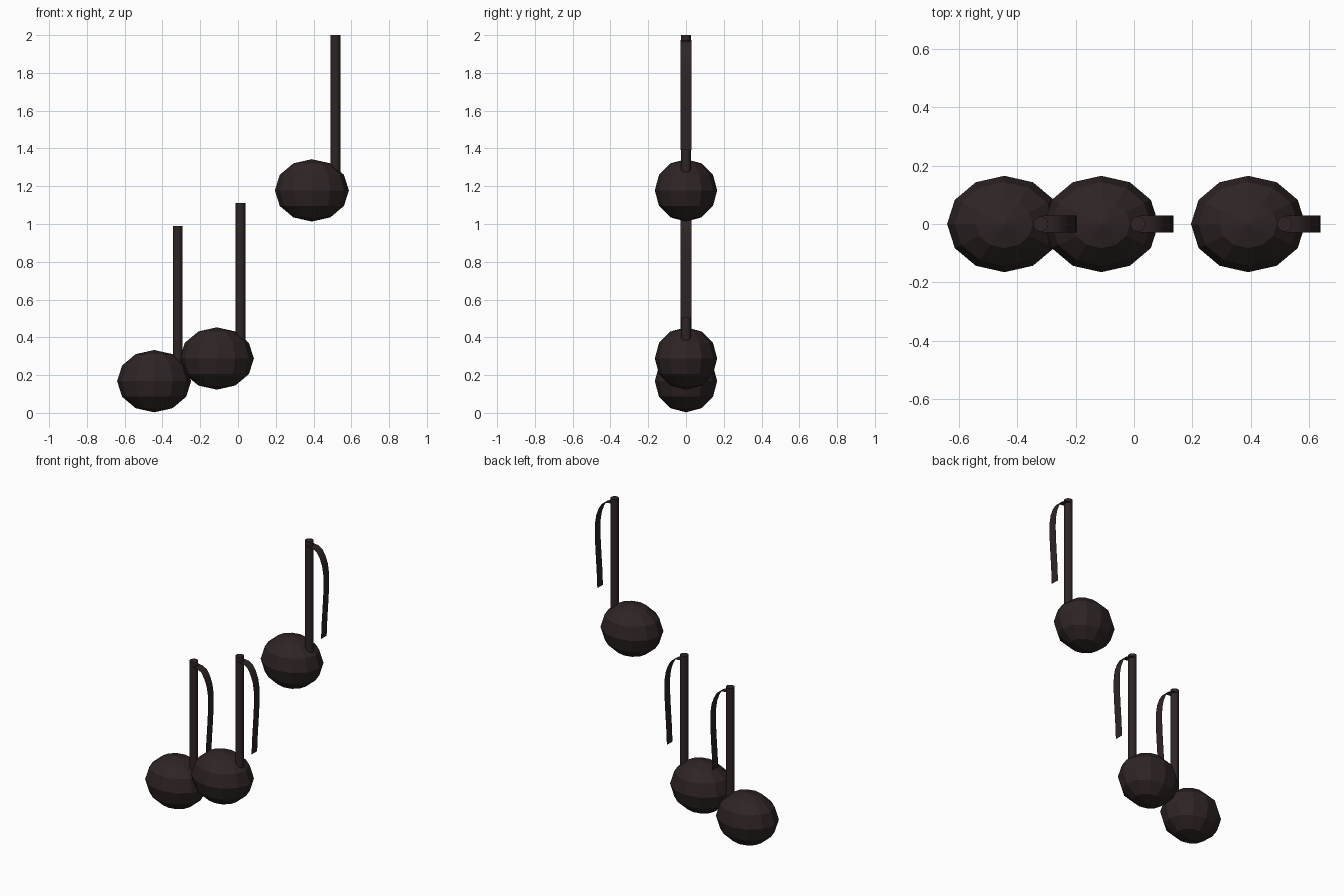
import bpy, bmesh
from mathutils import Matrix, Vector

cube = bpy.data.objects.get("Cube")
if cube:
    bpy.data.objects.remove(cube, do_unlink=True)

# Single dark brown colour
dark = bpy.data.materials.new("dark_brown")
dark.use_nodes = True
dark.diffuse_color = (0.028, 0.018, 0.018, 1)
dark.node_tree.nodes["Principled BSDF"].inputs["Base Color"].default_value = dark.diffuse_color


def finish(bm, name, origin, smooth=False):
    """Turn a bmesh into a named, coloured object at origin."""
    for face in bm.faces:
        face.smooth = smooth and len(face.verts) == 4
    mesh = bpy.data.meshes.new(name)
    bm.to_mesh(mesh)
    bm.free()
    mesh.materials.append(dark)
    obj = bpy.data.objects.new(name, mesh)
    obj.location = origin
    bpy.context.collection.objects.link(obj)
    return obj


def note_head(name, origin):
    # Faceted ball, wider from side to side
    bm = bmesh.new()
    bmesh.ops.create_uvsphere(bm, u_segments=12, v_segments=6, radius=1)
    bmesh.ops.scale(bm, vec=(0.196, 0.165, 0.165), verts=bm.verts)
    finish(bm, name, origin)


def note_stem(name, origin):
    # Thin upright rod rising from inside the head
    bottom, top = 0.03, 0.822
    bm = bmesh.new()
    bmesh.ops.create_cone(
        bm, cap_ends=True, segments=16, radius1=0.026, radius2=0.026,
        depth=top - bottom,
        matrix=Matrix.Translation((0.125, 0, (top + bottom) / 2)))
    finish(bm, name, origin, smooth=True)


# Side profile of the flag, from the stem down to its tip
FLAG_PATH = [(0.13, 0.795), (0.17, 0.79), (0.2, 0.772), (0.222, 0.735),
             (0.238, 0.69), (0.246, 0.64), (0.248, 0.58), (0.246, 0.51),
             (0.241, 0.42), (0.235, 0.33), (0.23, 0.215)]


def note_flag(name, origin):
    # Curved ribbon sheet swept along the profile
    bm = bmesh.new()
    rows = [[bm.verts.new((x, y, z)) for y in (-0.029, 0.029)]
            for x, z in FLAG_PATH]
    for a, b in zip(rows, rows[1:]):
        bm.faces.new((a[0], b[0], b[1], a[1]))
    finish(bm, name, origin, smooth=True)


# Three notes: two low and overlapping, one high
for label, x, z in (("right", -0.444, 0.168),
                    ("middle", -0.112, 0.288),
                    ("left", 0.391, 1.178)):
    origin = Vector((x, 0, z))
    note_head(label + "_note_head", origin)
    note_stem(label + "_note_stem", origin)
    note_flag(label + "_note_flag", origin)
